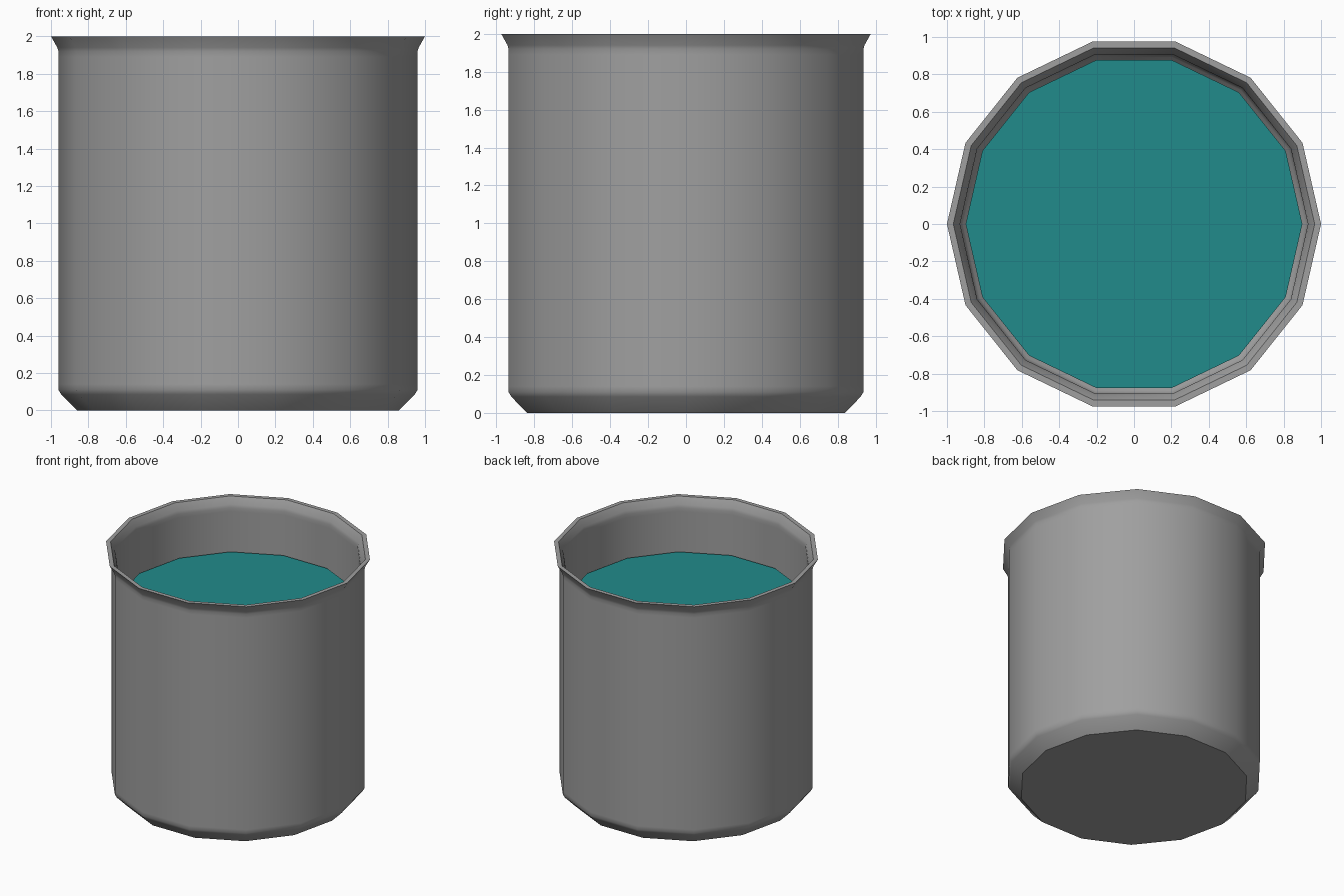
import bpy, bmesh, math

if "Cube" in bpy.data.objects:
    bpy.data.objects.remove(bpy.data.objects["Cube"])

SIDES = 14


def material(name, rgb):
    m = bpy.data.materials.new(name)
    m.diffuse_color = (*rgb, 1.0)
    m.use_nodes = True
    m.node_tree.nodes["Principled BSDF"].inputs["Base Color"].default_value = m.diffuse_color
    return m


def lathe(name, profile, mat, smooth_angle):
    """Spin a closed (radius, z) profile about z; radius 0 makes a flat end cap."""
    bm = bmesh.new()
    rings = []
    for r, z in profile:
        rings.append([bm.verts.new((r * math.cos(math.tau * i / SIDES),
                                    r * math.sin(math.tau * i / SIDES), z))
                      for i in range(SIDES)])
    for a, b in zip(rings, rings[1:]):
        for i in range(SIDES):
            j = (i + 1) % SIDES
            bm.faces.new((a[i], a[j], b[j], b[i]))
    bm.faces.new(rings[0][::-1])
    bm.faces.new(rings[-1])
    bmesh.ops.recalc_face_normals(bm, faces=bm.faces)
    me = bpy.data.meshes.new(name)
    bm.to_mesh(me)
    bm.free()
    ob = bpy.data.objects.new(name, me)
    bpy.context.collection.objects.link(ob)
    me.materials.append(mat)
    bpy.ops.object.select_all(action='DESELECT')
    ob.select_set(True)
    bpy.context.view_layer.objects.active = ob
    bpy.ops.object.shade_smooth_by_angle(angle=math.radians(smooth_angle))
    return ob


grey = material("vessel grey", (0.35, 0.35, 0.35))
teal = material("liquid teal", (0.015, 0.26, 0.26))

# Vessel: chamfered base, straight wall, flared rim, then the inner wall and floor
lathe("vessel", [
    (0.86, 0.0), (0.945, 0.085), (0.96, 0.11), (0.96, 0.14),
    (0.96, 1.89), (0.96, 1.92), (0.966, 1.94), (1.0, 2.0),
    (0.966, 2.0), (0.935, 1.945), (0.93, 1.92), (0.93, 1.89),
    (0.93, 0.15), (0.93, 0.12), (0.915, 0.098), (0.85, 0.03),
], grey, 40)

# Liquid: filled body standing just clear of the wall
lathe("liquid", [(0.84, 0.04), (0.9, 0.11), (0.9, 1.57)], teal, 40)
